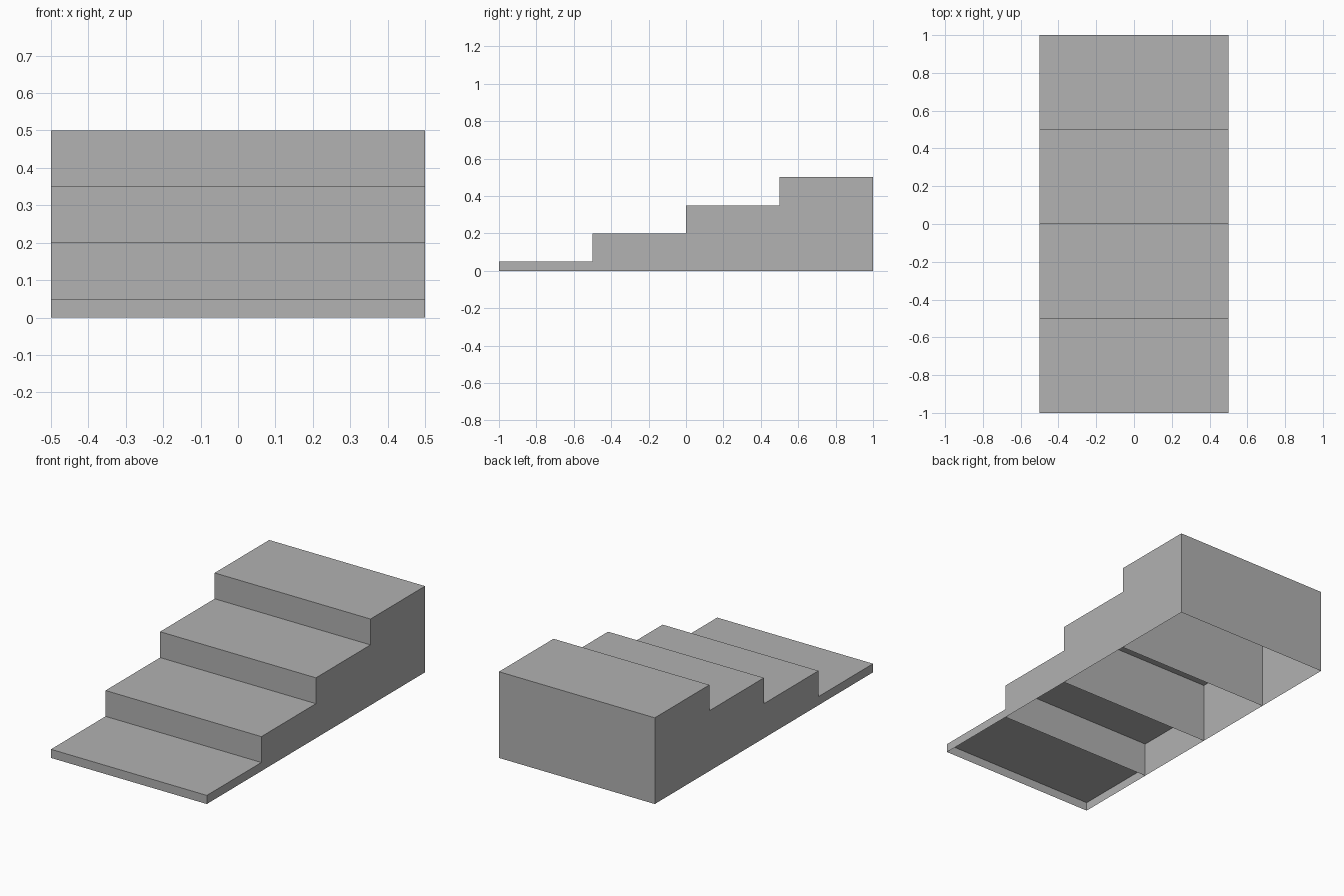
import bpy
import bmesh

cube = bpy.data.objects.get("Cube")
if cube:
    bpy.data.objects.remove(cube, do_unlink=True)

STEPS = 4
WIDTH = 1.0
DEPTH = 0.5
BASE = 0.05
RISE = 0.15

# Plain grey shared by every step
grey = bpy.data.materials.new("plain_grey")
grey.use_nodes = True
colour = (0.445, 0.445, 0.445, 1)
grey.diffuse_color = colour
grey.node_tree.nodes["Principled BSDF"].inputs["Base Color"].default_value = colour


def add_step(index):
    """Hollow step, open underneath; only the last one has a back panel."""
    height = BASE + RISE * index
    middle = -1 + DEPTH * (index + 0.5)
    bm = bmesh.new()
    bmesh.ops.create_cube(bm, size=1)
    bmesh.ops.scale(bm, vec=(WIDTH, DEPTH, height), verts=bm.verts)
    bmesh.ops.translate(bm, vec=(0, middle, height / 2), verts=bm.verts)
    bm.normal_update()
    last = index == STEPS - 1
    unwanted = [f for f in bm.faces
                if f.normal.z < -0.5 or (f.normal.y > 0.5 and not last)]
    bmesh.ops.delete(bm, geom=unwanted, context="FACES")
    name = f"step_{index + 1}"
    mesh = bpy.data.meshes.new(name)
    bm.to_mesh(mesh)
    bm.free()
    mesh.materials.append(grey)
    step = bpy.data.objects.new(name, mesh)
    bpy.context.collection.objects.link(step)


# Staircase rising from front to back
for i in range(STEPS):
    add_step(i)
